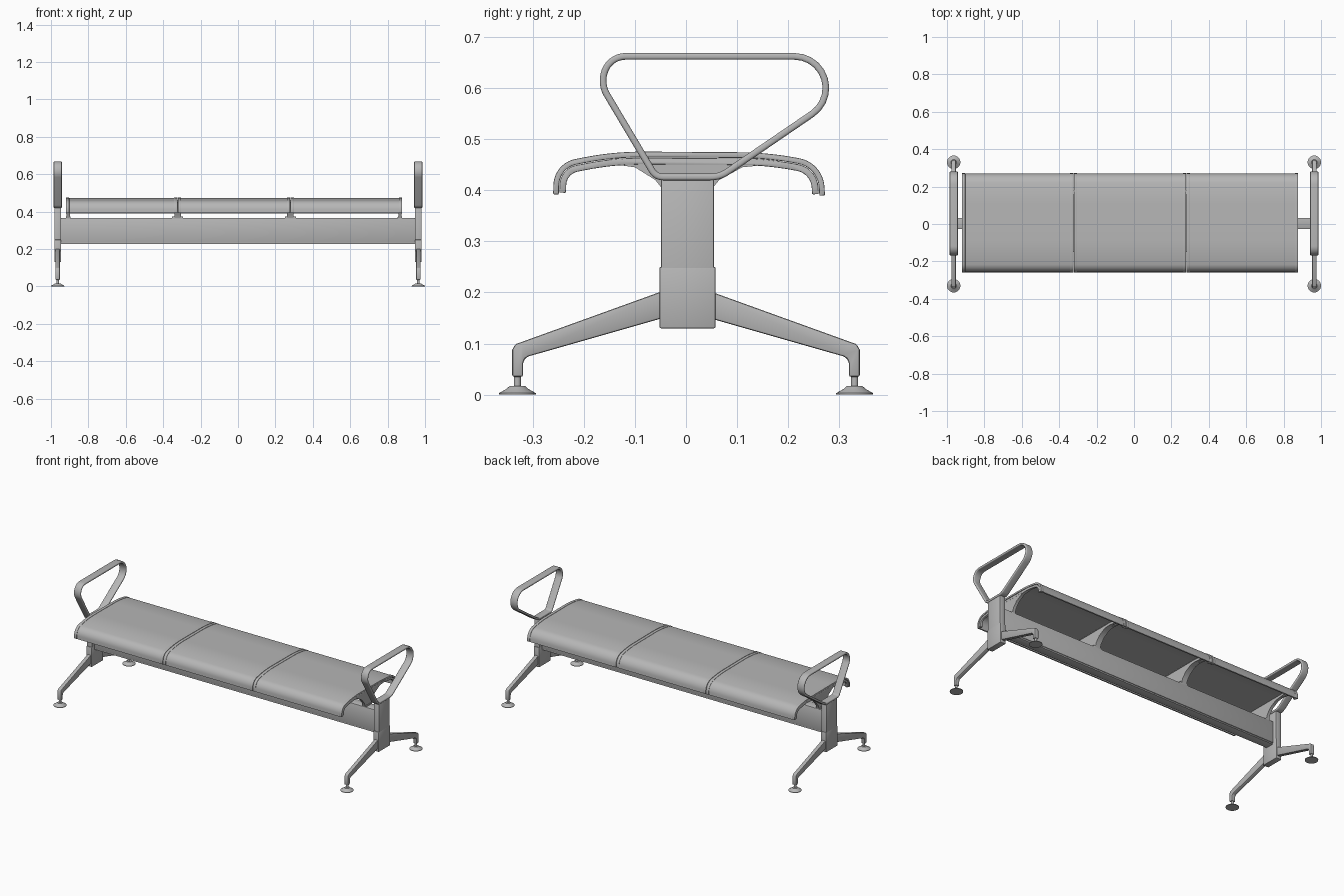
import bpy, bmesh, math
from mathutils import Vector, Matrix

if "Cube" in bpy.data.objects:
    bpy.data.objects.remove(bpy.data.objects["Cube"])

# Dark grey used on every part
grey = bpy.data.materials.new("dark_grey")
grey.diffuse_color = (0.47, 0.47, 0.47, 1)
grey.use_nodes = True
grey.node_tree.nodes["Principled BSDF"].inputs["Base Color"].default_value = grey.diffuse_color


def finish(name, bm, bevel=0.0):
    bmesh.ops.recalc_face_normals(bm, faces=bm.faces)
    me = bpy.data.meshes.new(name)
    bm.to_mesh(me)
    bm.free()
    me.materials.append(grey)
    ob = bpy.data.objects.new(name, me)
    bpy.context.collection.objects.link(ob)
    bpy.ops.object.select_all(action='DESELECT')
    ob.select_set(True)
    bpy.context.view_layer.objects.active = ob
    if bevel:
        m = ob.modifiers.new("bevel", 'BEVEL')
        m.width, m.segments, m.limit_method = bevel, 2, 'ANGLE'
        bpy.ops.object.modifier_apply(modifier=m.name)
    bpy.ops.object.shade_smooth_by_angle(angle=math.radians(35))
    return ob


def box(name, x0, x1, y0, y1, z0, z1, bevel=0.003):
    return prism(name, [(y0, z0), (y1, z0), (y1, z1), (y0, z1)], x0, x1, bevel)


def prism(name, pts, x0, x1, bevel=0.0):
    """Extrude a y-z outline along x."""
    bm = bmesh.new()
    a = [bm.verts.new((x0, y, z)) for y, z in pts]
    b = [bm.verts.new((x1, y, z)) for y, z in pts]
    n = len(pts)
    bm.faces.new(a)
    bm.faces.new(b[::-1])
    for i in range(n):
        j = (i + 1) % n
        bm.faces.new((a[i], a[j], b[j], b[i]))
    return finish(name, bm, bevel)


def rounded(corners, closed, seg=10):
    """Polyline with arcs at corners; each corner is (y, z, tangent length)."""
    out, n = [], len(corners)
    for i, (y, z, d) in enumerate(corners):
        p = Vector((y, z))
        if d == 0 or (not closed and i in (0, n - 1)):
            out.append(p)
            continue
        u = (Vector(corners[i - 1][:2]) - p).normalized()
        v = (Vector(corners[(i + 1) % n][:2]) - p).normalized()
        h = u.angle(v) / 2
        c = p + (u + v).normalized() * d / math.cos(h)
        start, total = p + u * d - c, math.pi - 2 * h
        sign = 1 if u.x * v.y - u.y * v.x < 0 else -1
        for k in range(seg + 1):
            out.append(c + Matrix.Rotation(sign * total * k / seg, 2) @ start)
    return out


def normals(path, closed):
    res, n = [], len(path)
    for i in range(n):
        a = path[i - 1] if closed or i else path[i]
        b = path[(i + 1) % n] if closed or i < n - 1 else path[i]
        t = (b - a).normalized()
        res.append(Vector((t.y, -t.x)))
    return res


def strip(name, path, t0, t1, x0, x1, bevel=0.0):
    """Bent sheet lying between depths t0 and t1 under the path."""
    nr = normals(path, False)
    top = [p + q * t0 for p, q in zip(path, nr)]
    low = [p + q * t1 for p, q in zip(path, nr)]
    return prism(name, [tuple(p) for p in top + low[::-1]], x0, x1, bevel)


# Seats: bent shell, raised end trims and ribs underneath
seat_path = rounded([(-0.26, 0.392, 0), (-0.258, 0.453, 0.042), (-0.14, 0.476, 0.06),
                     (0.16, 0.474, 0.055), (0.268, 0.454, 0.047), (0.272, 0.39, 0)], False)
rib_path = [seat_path[0].lerp(seat_path[1], 0.2)] + seat_path[1:-1] + \
           [seat_path[-1].lerp(seat_path[-2], 0.2)]
for i, (x0, x1) in enumerate([(-0.92, -0.324), (-0.322, 0.279), (0.281, 0.878)]):
    strip(f"seat_shell_{i}", seat_path, 0.002, 0.010, x0 + 0.008, x1 - 0.008)
    for tag, a in (("left", x0), ("right", x1 - 0.018)):
        strip(f"seat_trim_{tag}_{i}", seat_path, 0.0, 0.011, a, a + 0.018, 0.002)
        strip(f"seat_rib_{tag}_{i}", rib_path, 0.012, 0.025, a + 0.002, a + 0.016, 0.002)

# Brackets that carry the seats on the beam
bracket = [(-0.028, 0.366), (0.032, 0.366), (0.04, 0.39), (0.065, 0.42), (0.11, 0.445),
           (0.18, 0.452), (0.18, 0.462), (-0.15, 0.462), (-0.15, 0.452), (-0.10, 0.445),
           (-0.06, 0.42), (-0.036, 0.39)]
for i, (x, w, b) in enumerate([(-0.908, 0.009, 0.012), (-0.323, 0.017, 0.03),
                               (0.28, 0.017, 0.03), (0.866, 0.009, 0.012)]):
    prism(f"seat_bracket_{i}", bracket, x - w, x + w)
    box(f"bracket_base_{i}", x - b, x + b, -0.028, 0.032, 0.362, 0.374, 0.002)

# Long beam with a bottom lip
box("beam", -0.948, 0.948, -0.028, 0.032, 0.234, 0.366, 0.004)
box("beam_lip", -0.948, 0.948, -0.024, 0.028, 0.226, 0.238, 0.002)

# Armrest centre line and rounded flat-bar section (width along x, thickness)
arm_path = rounded([(-0.166, 0.606, 0.022), (-0.152, 0.662, 0.034), (0.412, 0.662, 0.2),
                    (0.066, 0.426, 0.018), (-0.059, 0.426, 0.014)], True)
arm_normals = normals(arm_path, True)
bar = rounded([(-0.022, -0.0065, 0.005), (0.022, -0.0065, 0.005),
               (0.022, 0.0065, 0.005), (-0.022, 0.0065, 0.005)], True, 4)


def armrest(name, xc):
    """Sweep the bar section round the closed loop."""
    bm = bmesh.new()
    rings = [[bm.verts.new((xc + x, *(p + q * t))) for x, t in bar]
             for p, q in zip(arm_path, arm_normals)]
    sides = len(bar)
    for i, r in enumerate(rings):
        nx = rings[(i + 1) % len(rings)]
        for k in range(sides):
            j = (k + 1) % sides
            bm.faces.new((r[k], r[j], nx[j], nx[k]))
    finish(name, bm)


def foot(name, x, y):
    """Turned levelling foot with stem."""
    prof = [(0, 0), (0.036, 0), (0.036, 0.003), (0.022, 0.011), (0.015, 0.017),
            (0.007, 0.017), (0.007, 0.038), (0, 0.038)]
    bm = bmesh.new()
    vs = [bm.verts.new((r, 0, z)) for r, z in prof]
    es = [bm.edges.new(e) for e in zip(vs, vs[1:])]
    bmesh.ops.spin(bm, geom=vs + es, cent=(0, 0, 0), axis=(0, 0, 1),
                   angle=2 * math.pi, steps=24)
    bmesh.ops.remove_doubles(bm, verts=bm.verts, dist=1e-5)
    finish(name, bm).location = (x, y, 0)


# End frames: post, sleeve, armrest, two splayed legs with feet
leg = [(0.045, 0.203), (0.322, 0.103), (0.334, 0.099), (0.340, 0.088), (0.340, 0.035),
       (0.319, 0.035), (0.319, 0.060), (0.316, 0.070), (0.308, 0.075), (0.045, 0.150)]
for side, s in (("left", -1), ("right", 1)):
    xc = s * 0.964
    box(f"post_{side}", xc - 0.0175, xc + 0.0175, -0.049, 0.055, 0.135, 0.424)
    box(f"post_sleeve_{side}", xc - 0.018, xc + 0.018, -0.052, 0.058, 0.13, 0.25)
    armrest(f"armrest_{side}", xc)
    for end, t in (("front", -1), ("back", 1)):
        prism(f"{end}_leg_{side}", [(t * y, z) for y, z in leg], xc - 0.012, xc + 0.012, 0.004)
        foot(f"{end}_foot_{side}", xc, t * 0.33)
